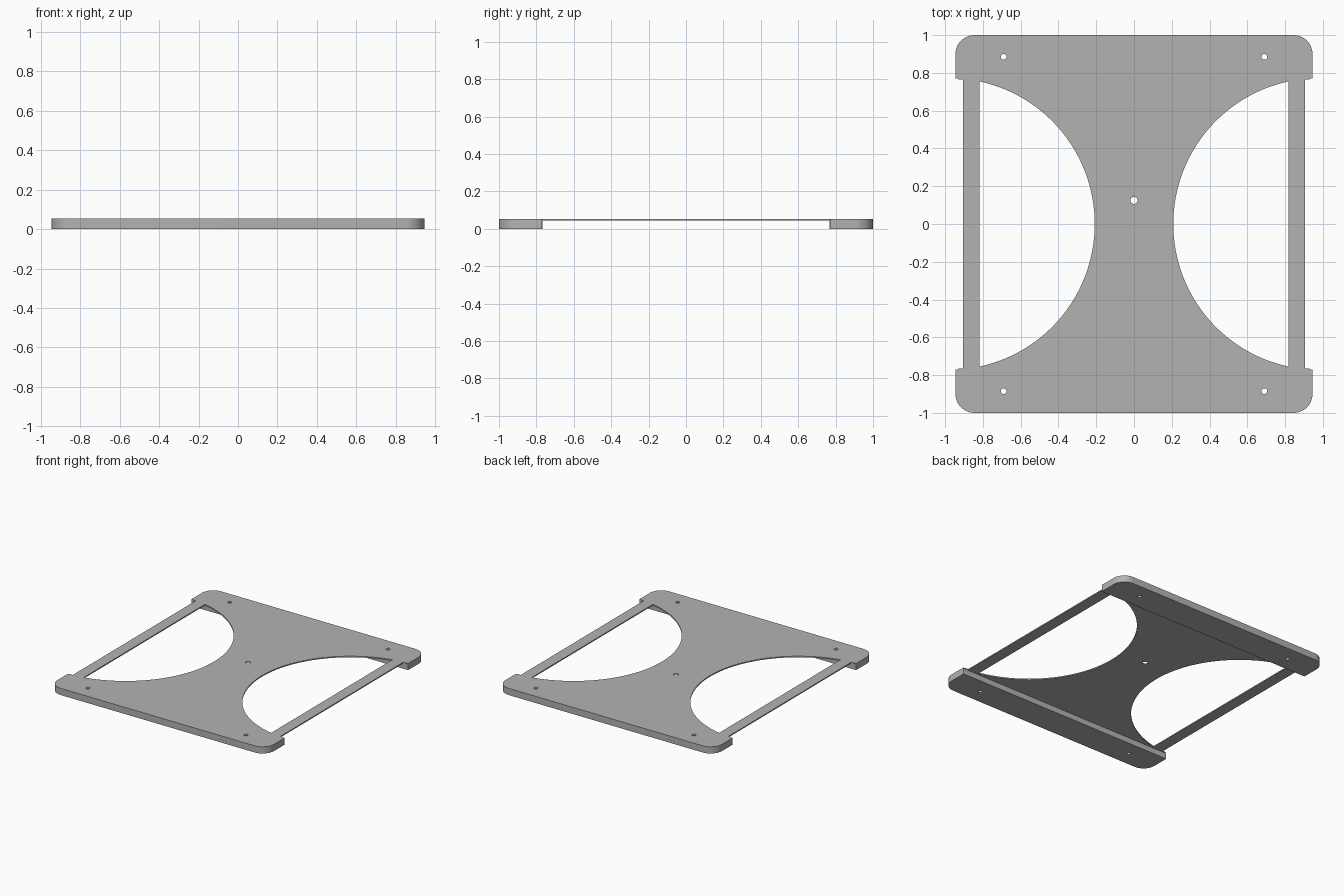
import bpy, bmesh, math

if "Cube" in bpy.data.objects:
    bpy.data.objects.remove(bpy.data.objects["Cube"])

HEIGHT = 0.053      # full height at the end bars
SHEET = 0.009       # thickness of the web and rails
W, L = 0.945, 1.0   # half width and half length
RAIL = 0.905        # outer edge of the side rails
BAR = 0.768         # inner face of the end bars
R = 0.1             # corner radius


def arc(cx, cy, r, a0, a1, n):
    """Points along an arc, angles in degrees."""
    return [(cx + r * math.cos(math.radians(a0 + (a1 - a0) * i / n)),
             cy + r * math.sin(math.radians(a0 + (a1 - a0) * i / n))) for i in range(n + 1)]


def circle(cx, cy, r, n=24):
    return arc(cx, cy, r, 0, 360, n)[:-1]


def flip(points, sx, sy):
    return [(x * sx, y * sy) for x, y in points]


# Outer outline: one quarter mirrored round the plate
quarter = [(RAIL, BAR - 0.003), (0.93, BAR - 0.003), (0.93, BAR + 0.002), (W, BAR + 0.002)]
quarter += arc(W - R, L - R, R, 0, 90, 12)
outline = (quarter + flip(quarter, -1, 1)[::-1]
           + flip(quarter, -1, -1) + flip(quarter, 1, -1)[::-1])

# Side windows: an arc cut off by the straight rail
cx, r, rail_in = 0.98, 0.772, 0.817
half = math.degrees(math.acos((cx - rail_in) / r))
window = arc(cx, 0, r, 180 - half, 180 + half, 72)
loops = [outline, window, flip(window, -1, 1)]

# Screw holes and centre hole
loops += [circle(sx * 0.69, sy * 0.885, 0.015) for sx in (-1, 1) for sy in (-1, 1)]
loops.append(circle(0, 0.125, 0.019))

# Fill the profile into a solid slab
curve = bpy.data.curves.new("plate_profile", "CURVE")
curve.dimensions = "2D"
curve.fill_mode = "BOTH"
curve.extrude = HEIGHT / 2
for pts in loops:
    s = curve.splines.new("POLY")
    s.points.add(len(pts) - 1)
    for p, (x, y) in zip(s.points, pts):
        p.co = (x, y, 0, 1)
    s.use_cyclic_u = True
profile = bpy.data.objects.new("profile", curve)
bpy.context.collection.objects.link(profile)
bpy.context.view_layer.update()
mesh = bpy.data.meshes.new_from_object(
    profile.evaluated_get(bpy.context.evaluated_depsgraph_get()))
bpy.data.objects.remove(profile)

bm = bmesh.new()
bm.from_mesh(mesh)
bmesh.ops.remove_doubles(bm, verts=bm.verts, dist=1e-5)
bmesh.ops.recalc_face_normals(bm, faces=bm.faces)
bmesh.ops.translate(bm, verts=bm.verts, vec=(0, 0, HEIGHT / 2))
bm.to_mesh(mesh)
bm.free()
plate = bpy.data.objects.new("mounting_plate", mesh)
bpy.context.collection.objects.link(plate)

# Hollow the underside between the end bars, leaving a thin sheet
bpy.ops.mesh.primitive_cube_add(size=2, location=(0, 0, HEIGHT - SHEET - 0.5))
cutter = bpy.context.object
cutter.name = "underside_cutter"
cutter.scale = (1.5, BAR, 0.5)
cutter.hide_render = True
mod = plate.modifiers.new("hollow", "BOOLEAN")
mod.operation = "DIFFERENCE"
mod.solver = "EXACT"
mod.object = cutter
bpy.context.view_layer.objects.active = plate
bpy.ops.object.modifier_apply(modifier=mod.name)
bpy.data.objects.remove(cutter)

# Plain grey, smooth round the curves and sharp at the edges
grey = bpy.data.materials.new("grey")
grey.diffuse_color = (0.45, 0.45, 0.45, 1)
grey.use_nodes = True
grey.node_tree.nodes["Principled BSDF"].inputs["Base Color"].default_value = grey.diffuse_color
plate.data.materials.clear()
plate.data.materials.append(grey)
bpy.ops.object.select_all(action="DESELECT")
plate.select_set(True)
bpy.ops.object.shade_smooth_by_angle(angle=math.radians(30))
